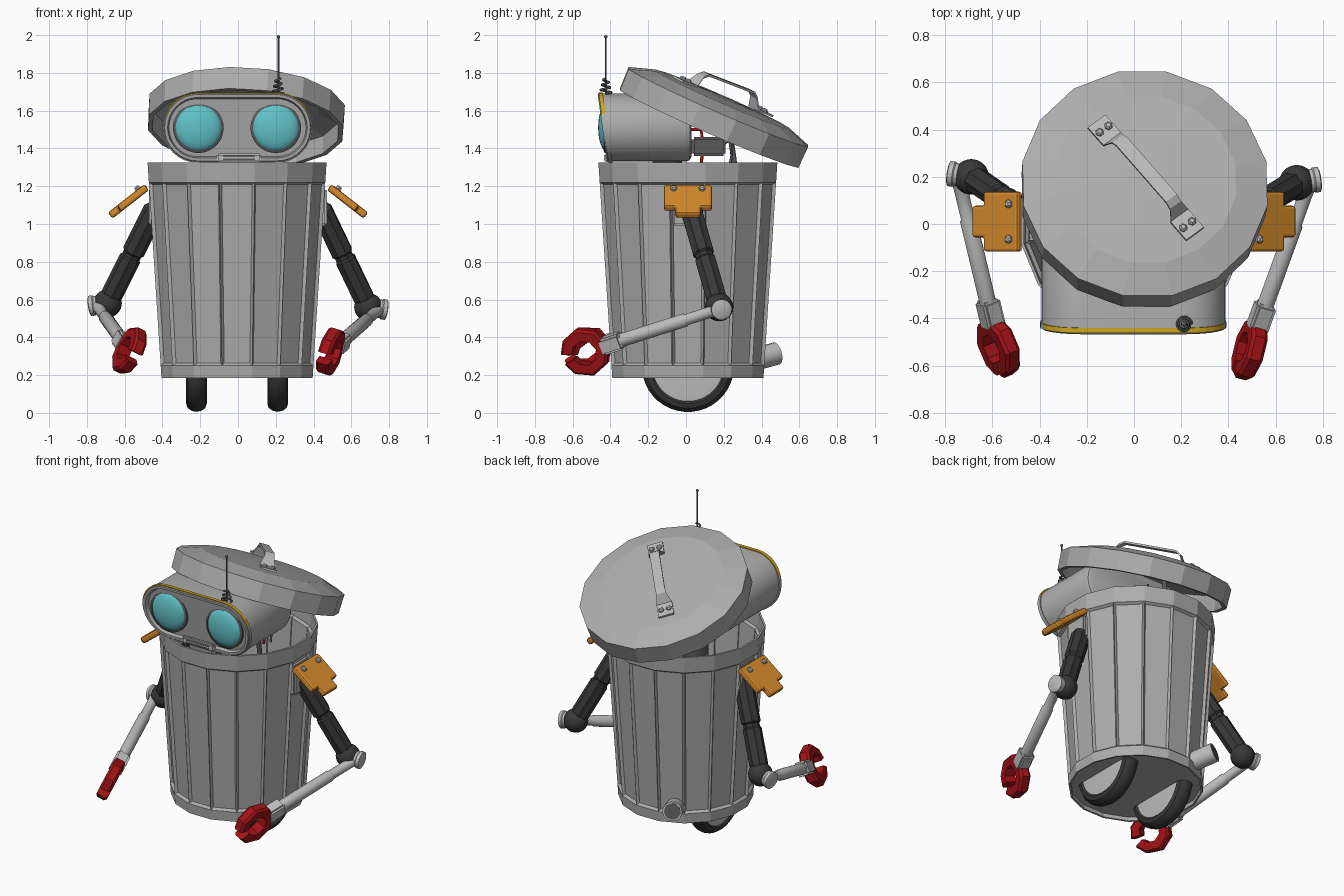
import bpy, bmesh, math
from mathutils import Matrix, Vector

cube = bpy.data.objects.get("Cube")
if cube:
    bpy.data.objects.remove(cube)


def material(name, r, g, b):
    m = bpy.data.materials.new(name)
    m.use_nodes = True
    m.diffuse_color = (r, g, b, 1)
    node = next(n for n in m.node_tree.nodes if n.type == 'BSDF_PRINCIPLED')
    node.inputs["Base Color"].default_value = (r, g, b, 1)
    return m


GREY = material("galvanised grey", .42, .42, .42)
LIGHT = material("light metal", .5, .5, .5)
DARK = material("dark rubber", .04, .04, .04)
SHADE = material("shadow grey", .1, .1, .1)
ORANGE = material("orange paint", .68, .26, .025)
RED = material("red paint", .36, .006, .008)
TEAL = material("teal glass", .12, .54, .58)
YELLOW = material("yellow trim", .6, .38, .015)


# ---- helpers ----
def finish(name, bm, mats, matrix=None, smooth=False):
    bmesh.ops.remove_doubles(bm, verts=bm.verts, dist=1e-5)
    bmesh.ops.recalc_face_normals(bm, faces=bm.faces)
    if matrix:
        bm.transform(matrix)
    mesh = bpy.data.meshes.new(name)
    bm.to_mesh(mesh)
    bm.free()
    ob = bpy.data.objects.new(name, mesh)
    bpy.context.collection.objects.link(ob)
    for m in (mats if isinstance(mats, list) else [mats]):
        mesh.materials.append(m)
    if smooth:
        bpy.ops.object.select_all(action='DESELECT')
        ob.select_set(True)
        bpy.context.view_layer.objects.active = ob
        bpy.ops.object.shade_smooth_by_angle(angle=math.radians(35))
    return ob


def aim(p, axis):
    quat = Vector(axis).to_track_quat('Z', 'Y')
    return Matrix.Translation(p) @ quat.to_matrix().to_4x4()


def loft(bm, rings, cap=(True, True)):
    loops = [[bm.verts.new(p) for p in ring] for ring in rings]
    n = len(loops[0])
    bands = []
    for a, b in zip(loops, loops[1:]):
        bands.append([bm.faces.new((a[i], a[(i + 1) % n], b[(i + 1) % n], b[i])) for i in range(n)])
    if cap[0]:
        bm.faces.new(loops[0])
    if cap[1]:
        bm.faces.new(loops[-1])
    return bands


def lathe(name, profile, n, mat, matrix=None, smooth=False, cap=(True, True), flute=1):
    bm = bmesh.new()
    rings = []
    for r, z in profile:
        ring = []
        for i in range(n):
            a = math.tau * (i + .5) / n
            k = r * (flute if i % 2 else 1)
            ring.append((k * math.cos(a), k * math.sin(a), z))
        rings.append(ring)
    loft(bm, rings, cap)
    return finish(name, bm, mat, matrix, smooth)


def rod(name, p, q, r, mat, n=16):
    p, q = Vector(p), Vector(q)
    return lathe(name, [(r, 0), (r, (q - p).length)], n, mat, aim(p, q - p), n > 8)


def ball(name, p, size, mat):
    bm = bmesh.new()
    bmesh.ops.create_uvsphere(bm, u_segments=32, v_segments=16, radius=1)
    return finish(name, bm, mat, Matrix.Translation(p) @ Matrix.Diagonal((*size, 1)), True)


def box(name, size, mat, matrix, bevel=0.0):
    bm = bmesh.new()
    bmesh.ops.create_cube(bm, size=1, matrix=Matrix.Diagonal((*size, 1)))
    if bevel:
        bmesh.ops.bevel(bm, geom=bm.edges[:], offset=bevel, segments=2, affect='EDGES')
    return finish(name, bm, mat, matrix)


def wire(name, points, r, mat):
    curve = bpy.data.curves.new(name, 'CURVE')
    curve.dimensions = '3D'
    curve.bevel_depth, curve.bevel_resolution = r, 2
    spline = curve.splines.new('POLY')
    spline.points.add(len(points) - 1)
    for sp, p in zip(spline.points, points):
        sp.co = (*p, 1)
    curve.materials.append(mat)
    ob = bpy.data.objects.new(name, curve)
    bpy.context.collection.objects.link(ob)
    bpy.ops.object.select_all(action='DESELECT')
    ob.select_set(True)
    bpy.context.view_layer.objects.active = ob
    bpy.ops.object.convert(target='MESH')


# ---- can body: tapered shell with sunken panels, open on top ----
can_at = Matrix.Translation((-.005, .01, 0))
bm = bmesh.new()
rings = []
for z in (.185, .25, 1.22, 1.325):
    r = .408 + .075 * (z - .185) / 1.14
    angles = [math.tau * (i + .5) / 16 for i in range(16)]
    rings.append([(r * math.cos(a), r * math.sin(a), z) for a in angles])
bands = loft(bm, rings, (False, False))
bmesh.ops.recalc_face_normals(bm, faces=bm.faces)
bmesh.ops.inset_individual(bm, faces=bands[1], thickness=.018, depth=-.016)
can = finish("can_body", bm, GREY, can_at)
shell = can.modifiers.new("wall", 'SOLIDIFY')
shell.thickness = .012
lathe("can_floor", [(.395, .21), (.395, .23)], 16, GREY, can_at)
rod("exhaust_pipe", (-.15, .32, .27), (-.235, .48, .315), .06, LIGHT)
rod("exhaust_bore", (-.234, .478, .3145), (-.236, .482, .3155), .05, SHADE)

# ---- wheels ----
for side, x in (("right", -.22), ("left", .21)):
    at = aim((x, .01, .25), (1, 0, 0))
    tyre = [(.18, -.04), (.2, -.055), (.225, -.047), (.24, -.025), (.245, 0)]
    tyre += [(r, -h) for r, h in reversed(tyre[:-1])]
    lathe(side + "_tyre", tyre, 40, DARK, at, True)
    lathe(side + "_hub", [(.16, -.05), (.195, -.046), (.195, .046), (.16, .05)], 32, LIGHT, at, True)


# ---- head: rounded slab, front leaning forward at the top ----
def oval(r, y, lean):
    pts = []
    for cx, start in ((.21, -90), (-.21, 90)):
        for k in range(17):
            a = math.radians(start + k * 180 / 16)
            z = r * math.sin(a)
            pts.append((cx + r * math.cos(a), y - lean * z, 1.51 + z))
    return pts


bm = bmesh.new()
rings = [oval(r, y, .14 if y < -.3 else 0) for r, y in (
    (.15, .03), (.172, .02), (.18, 0), (.18, -.4), (.18, -.415), (.186, -.415), (.186, -.437),
    (.18, -.437), (.176, -.443), (.16, -.443), (.153, -.418))]
bands = loft(bm, rings)
for f in bands[4] + bands[5] + bands[6]:
    f.material_index = int(f.calc_center_median().z > 1.57)
finish("head", bm, [GREY, YELLOW], Matrix.Translation((-.003, 0, 0)), True)

for side, x in (("right", -.21), ("left", .2)):
    ball(side + "_eye", (x, -.42, 1.51), (.125, .045, .125), TEAL)
    lathe(side + "_eye_rim", [(.12, 0), (.12, .022), (.134, .016), (.134, 0)], 40, SHADE,
          aim((x, -.415, 1.51), (0, -1, 0)), True)
box("mouth_frame", (.235, .03, .045), LIGHT, Matrix.Translation((.005, -.418, 1.35)), .008)
for z in (1.343, 1.358):
    box("mouth_slot", (.17, .006, .007), SHADE, Matrix.Translation((.005, -.432, z)))
rod("neck", (0, -.1, .9), (0, -.1, 1.36), .08, SHADE)

# ---- antenna ----
coil = []
for k in range(49):
    a = math.tau * k / 16
    r = .032 - .02 * k / 48
    coil.append((.212 + r * math.cos(a), -.425 + r * math.sin(a), 1.69 + .08 * k / 48))
wire("antenna_spring", coil, .006, SHADE)
rod("antenna", (.214, -.425, 1.69), (.214, -.425, 1.99), .005, SHADE, 8)
ball("antenna_tip", (.214, -.425, 1.991), (.009, .009, .009), SHADE)

# ---- parts behind the head ----
box("battery", (.3, .18, .1), SHADE, Matrix.Translation((.02, .12, 1.41)), .012)
for x in (-.06, .07, .12):
    wire("red_wire", [(x, .02, 1.5), (x + .02, .08, 1.5), (x + .03, .09, 1.42), (x + .02, .07, 1.2)], .009, RED)
wire("dark_wire", [(.1, .2, 1.42), (.1, .25, 1.46), (.1, .24, 1.35), (.1, .2, 1.15)], .007, SHADE)
rod("lid_prop", (-.05, .3, 1.0), (-.05, .22, 1.58), .015, SHADE)

# ---- lid with strap handle ----
lid_at = (Matrix.Translation((.04, .1225, 1.5075)) @ Matrix.Rotation(math.radians(3.3), 4, 'Y')
          @ Matrix.Rotation(math.radians(-23.5), 4, 'X'))
lathe("lid", [(.1, .145), (.39, .135), (.495, .1), (.5, 0), (.525, 0), (.528, .122),
              (.39, .168), (.1, .178)], 16, GREY, lid_at)
handle_at = lid_at @ Matrix.Translation((0, 0, .172)) @ Matrix.Rotation(math.radians(-52), 4, 'Z')
half = [(-.33, .006), (-.225, .008), (-.195, .065), (-.165, .085)]
path = half + [(-u, h) for u, h in reversed(half)]
bm = bmesh.new()
rings = []
for u, h in path:
    w = .048 if abs(u) > .2 else .03
    rings.append([(u, -w, h), (u, w, h), (u, w, h + .012), (u, -w, h + .012)])
loft(bm, rings)
finish("lid_handle", bm, LIGHT, handle_at)


def bolt(name, matrix, u, v, h):
    lathe(name, [(.018, 0), (.018, .01), (.01, .018)], 6, LIGHT, matrix @ Matrix.Translation((u, v, h)))


for u in (-.28, .28):
    for v in (-.024, .024):
        bolt("handle_bolt", handle_at, u, v, .016)

# ---- shoulders, arms and claws ----
arms = (("left", 1, (.69, .175, .56), (.49, -.53, .325), (.3, 0, 1)),
        ("right", -1, (-.69, .2, .58), (-.575, -.52, .33), (.5, 0, 1)))
for side, s, elbow, hand, lean in arms:
    # shoulder pad with rounded outer corners
    pad_at = Matrix.Translation((s * .58, .01, 1.12)) @ Matrix.Rotation(s * math.radians(38), 4, 'Y')
    bm = bmesh.new()
    bmesh.ops.create_cube(bm, size=1, matrix=Matrix.Diagonal((.245, .255, .04, 1)))
    corners = [e for e in bm.edges if all(v.co.x * s > 0 for v in e.verts)
               and abs(e.verts[0].co.z - e.verts[1].co.z) > .01]
    bmesh.ops.bevel(bm, geom=corners, offset=.06, segments=4, affect='EDGES')
    pad = finish(side + "_shoulder_pad", bm, ORANGE, pad_at)
    soft = pad.modifiers.new("soft_edges", 'BEVEL')
    soft.width, soft.segments = .012, 2
    for v in (-.075, .075):
        bolt(side + "_pad_bolt", pad_at, -s * .08, v, .02)
    box(side + "_shoulder_socket", (.06, .16, .2), GREY, Matrix.Translation((s * .44, .01, 1.09)), .01)

    # fluted upper arm and elbow joint
    elbow, hand = Vector(elbow), Vector(hand)
    top = Vector((s * .43, .02, 1.1))
    length = (elbow - top).length
    lathe(side + "_upper_arm", [(.04, 0), (.06, .03), (.06, .29), (.05, .3), (.05, .32), (.058, .33),
                                (.058, length - .06), (.045, length)], 16, DARK,
          aim(top, elbow - top), flute=.9)
    ball(side + "_elbow", elbow, (.075, .075, .075), DARK)
    out = Vector((s, .15, -.15)).normalized()
    lathe(side + "_elbow_cap", [(.05, 0), (.05, .07), (.055, .075), (.055, .095), (.045, .1)], 16, LIGHT,
          aim(elbow, out), True)

    # forearm and wrist
    start = elbow + out * .06
    way = (hand - start).normalized()
    reach = (hand - start).length
    lathe(side + "_forearm", [(.035, 0), (.03, .06), (.03, .2), (.036, .21), (.036, reach * .78)], 16, LIGHT,
          aim(start, way), True)
    normal = way.cross(Vector(lean)).normalized()
    up = normal.cross(way)
    claw_at = Matrix((way, up, normal)).transposed().to_4x4()
    claw_at.translation = hand
    box(side + "_wrist", (.13, .09, .085), LIGHT, claw_at @ Matrix.Translation((-.15, 0, 0)), .012)

    # two-finger claw: faceted ring with a front gap
    bm = bmesh.new()
    rings = []
    for deg in (13, 45, 90, 135, 180, 225, 270, 315, 347):
        a = math.radians(deg)
        c, d = math.cos(a), math.sin(a)
        rings.append([(r * c, r * d, h) for r, h in
                      ((.068, -.036), (.12, -.036), (.133, -.022), (.133, .022), (.12, .036), (.068, .036))])
    loft(bm, rings)
    finish(side + "_claw", bm, RED, claw_at)
